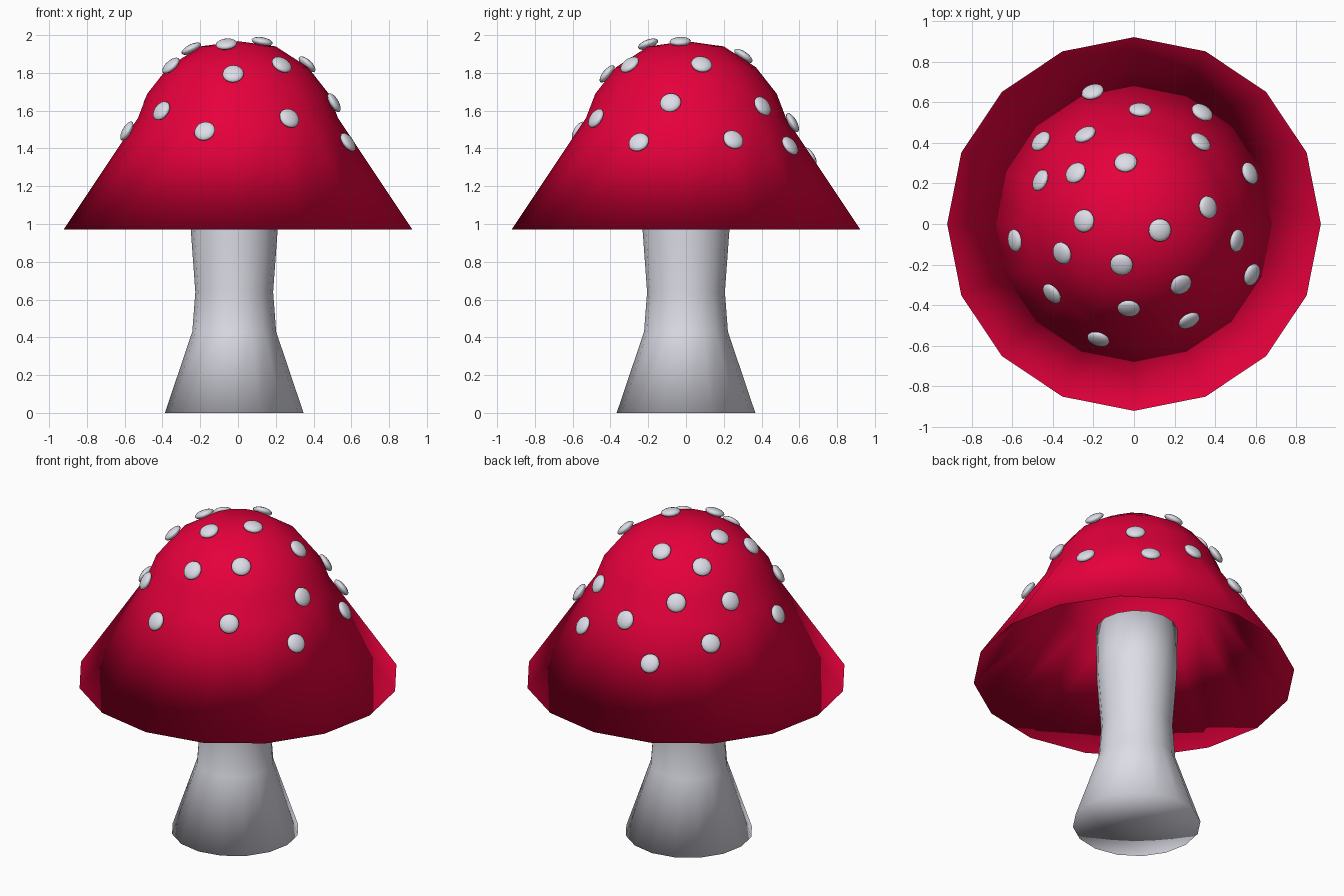
import bpy, bmesh, math
from mathutils import Vector

old = bpy.data.objects.get("Cube")
if old:
    bpy.data.objects.remove(old, do_unlink=True)

SIDES = 16


def make_material(name, color):
    mat = bpy.data.materials.new(name)
    mat.use_nodes = True
    mat.diffuse_color = (*color, 1)
    mat.node_tree.nodes["Principled BSDF"].inputs["Base Color"].default_value = (*color, 1)
    return mat


red = make_material("cap red", (0.79, 0.0, 0.045))
white = make_material("pale white", (0.74, 0.74, 0.82))


def finish(bm, name, mat):
    bmesh.ops.recalc_face_normals(bm, faces=bm.faces)
    for face in bm.faces:
        face.smooth = True
    mesh = bpy.data.meshes.new(name)
    bm.to_mesh(mesh)
    bm.free()
    mesh.materials.append(mat)
    obj = bpy.data.objects.new(name, mesh)
    bpy.context.collection.objects.link(obj)
    return obj


def lathe(name, profile, mat):
    """Revolve (radius, height) points around z; zero radius makes a pole."""
    bm = bmesh.new()
    rings = []
    for r, z in profile:
        if r == 0:
            rings.append([bm.verts.new((0, 0, z))] * SIDES)
            continue
        angles = [math.tau * i / SIDES for i in range(SIDES)]
        rings.append([bm.verts.new((r * math.cos(a), r * math.sin(a), z)) for a in angles])
    for low, high in zip(rings, rings[1:]):
        for i in range(SIDES):
            j = (i + 1) % SIDES
            bm.faces.new(list(dict.fromkeys((low[i], low[j], high[j], high[i]))))
    return finish(bm, name, mat)


# Stem: flared foot, narrow waist, top hidden inside the cap
stem_profile = [(0, 0), (0.367, 0), (0.222, 0.43), (0.206, 0.64),
                (0.23, 0.97), (0.235, 1.28), (0, 1.28)]
stem = lathe("stem", stem_profile, white)
stem.location.x = -0.02

# Cap: thin shell with a straight skirt and rounded dome
inner = [(0, 1.90), (0.17, 1.875), (0.33, 1.77), (0.43, 1.63), (0.48, 1.50)]
outer = [(0.922, 0.972), (0.53, 1.56), (0.48, 1.69), (0.37, 1.83), (0.2, 1.94), (0, 1.968)]
lathe("cap", inner + outer, red)


def cap_height(r):
    for (r0, z0), (r1, z1) in zip(outer, outer[1:]):
        if r1 <= r <= r0:
            return z0 + (r0 - r) / (r0 - r1) * (z1 - z0)


# Spots: flattened buttons lying on the cap, tilted with its local slope
spots = [
    (-0.20, 0.64), (0.03, 0.55), (0.33, 0.54), (-0.45, 0.40), (-0.235, 0.43),
    (0.32, 0.395), (-0.45, 0.21), (-0.28, 0.245), (-0.04, 0.295), (0.56, 0.245),
    (0.355, 0.08), (-0.24, 0.015), (-0.575, -0.08), (0.125, -0.03), (0.495, -0.08),
    (-0.345, -0.14), (-0.06, -0.195), (0.57, -0.245), (-0.395, -0.335),
    (0.225, -0.29), (-0.025, -0.405), (0.265, -0.465), (-0.172, -0.555),
]
SPAN = 0.09
for n, (x, y) in enumerate(spots, 1):
    r = math.hypot(x, y)
    fall = (cap_height(r - SPAN) - cap_height(r + SPAN)) / (2 * SPAN)
    normal = Vector((x / r * fall, y / r * fall, 1)).normalized()
    bm = bmesh.new()
    bmesh.ops.create_uvsphere(bm, u_segments=16, v_segments=8, radius=1)
    bmesh.ops.scale(bm, vec=(0.057, 0.057, 0.023), verts=bm.verts)
    spot = finish(bm, f"spot_{n}", white)
    spot.rotation_euler = normal.to_track_quat("Z", "Y").to_euler()
    spot.location = Vector((x, y, cap_height(r))) + normal * 0.016
